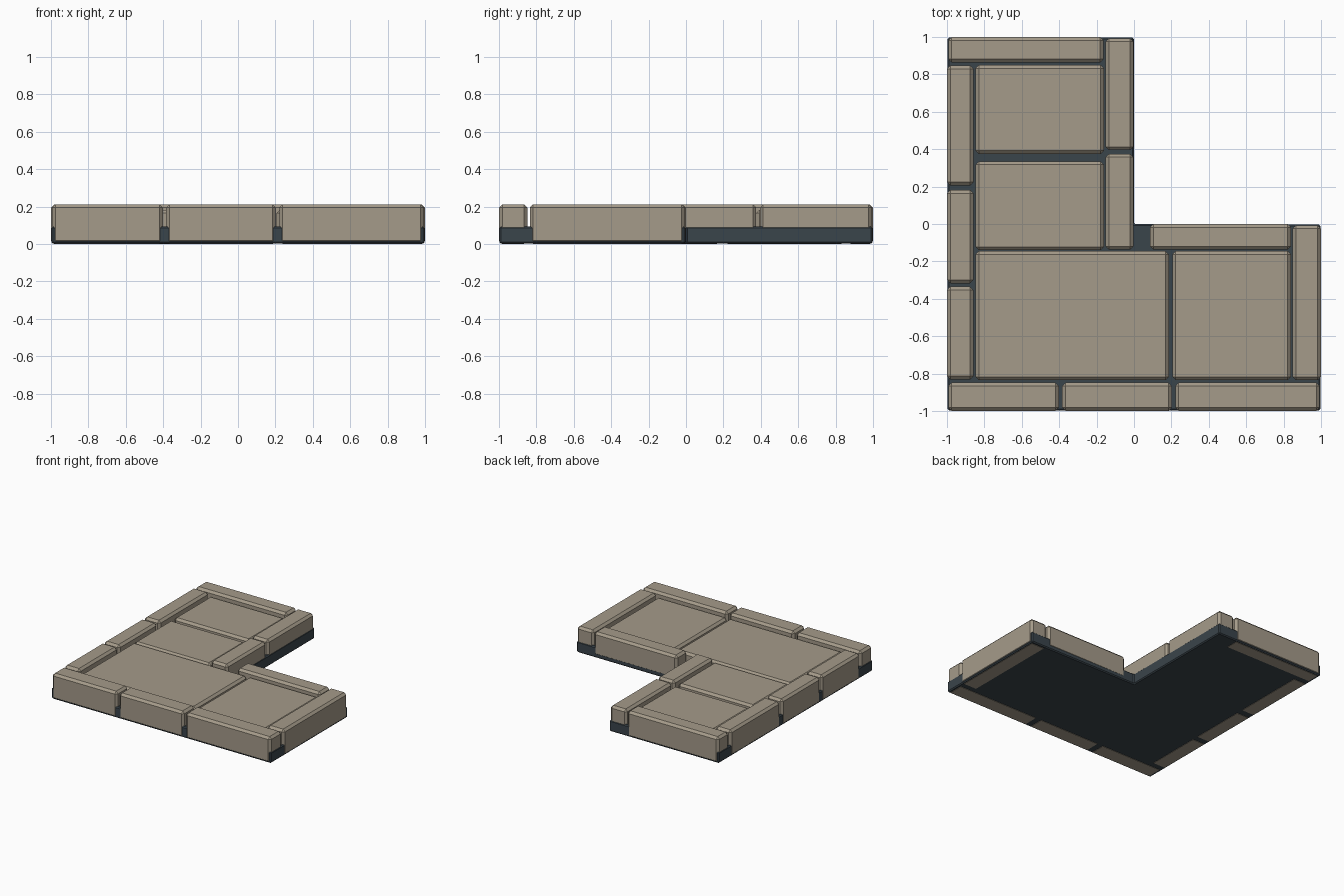
import bpy
import bmesh

cube = bpy.data.objects.get("Cube")
if cube:
    bpy.data.objects.remove(cube, do_unlink=True)


def make_material(name, color):
    mat = bpy.data.materials.new(name)
    mat.use_nodes = True
    mat.diffuse_color = (*color, 1)
    mat.node_tree.nodes["Principled BSDF"].inputs["Base Color"].default_value = (*color, 1)
    return mat


stone = make_material("warm_grey_stone", (0.376, 0.328, 0.254))
mortar = make_material("dark_slate", (0.042, 0.058, 0.07))


def prism(name, outline, bottom, top, mat, bevel):
    """Extrude a flat outline upwards and chamfer every edge."""
    bm = bmesh.new()
    face = bm.faces.new([bm.verts.new((x, y, bottom)) for x, y in outline])
    new = bmesh.ops.extrude_face_region(bm, geom=[face])["geom"]
    verts = [g for g in new if isinstance(g, bmesh.types.BMVert)]
    bmesh.ops.translate(bm, vec=(0, 0, top - bottom), verts=verts)
    bmesh.ops.recalc_face_normals(bm, faces=bm.faces)
    bmesh.ops.bevel(bm, geom=bm.edges[:], offset=bevel, segments=1,
                    affect='EDGES', profile=0.5)
    mesh = bpy.data.meshes.new(name)
    bm.to_mesh(mesh)
    bm.free()
    mesh.materials.append(mat)
    obj = bpy.data.objects.new(name, mesh)
    bpy.context.collection.objects.link(obj)
    return obj


def block(name, x0, x1, y0, y1, bottom, top):
    prism(name, [(x0, y0), (x1, y0), (x1, y1), (x0, y1)], bottom, top, stone, 0.018)


# L-shaped bed, a hair inside the long outer faces of the border stones
R = 0.997
prism("mortar_bed", [(-R, -R), (R, -R), (R, -0.003), (0, 0), (0, R), (-R, R)],
      0.002, 0.092, mortar, 0.008)

TOP = 0.212
# Front border stones
for i, (a, b) in enumerate([(-0.993, -0.402), (-0.384, 0.203), (0.221, 0.993)]):
    block(f"front_border_{i + 1}", a, b, -1, -0.848, 0, TOP)

# Side border stones along the long edge
for i, (a, b) in enumerate([(-0.832, -0.335), (-0.317, 0.182), (0.206, 0.848)]):
    block(f"side_border_{i + 1}", -1, -0.858, a, b, 0, TOP)

# Back, end and inner-corner border stones
block("back_border", -0.993, -0.163, 0.863, 1, 0, TOP)
block("end_border", 0.848, 1, -0.835, -0.007, 0, TOP)
block("inner_back_border", 0.085, 0.84, -0.137, 0, 0.02, TOP)
for i, (a, b) in enumerate([(-0.137, 0.375), (0.395, 0.993)]):
    block(f"inner_side_border_{i + 1}", -0.153, -0.003, a, b, 0.02, TOP)

# Large paving slabs, slightly below the border
SLAB_TOP = 0.182
slabs = [(-0.848, -0.16, 0.375, 0.85),
         (-0.848, -0.16, -0.14, 0.335),
         (-0.848, 0.187, -0.835, -0.145),
         (0.205, 0.84, -0.835, -0.145)]
for i, (x0, x1, y0, y1) in enumerate(slabs):
    block(f"paving_slab_{i + 1}", x0, x1, y0, y1, 0.03, SLAB_TOP)
